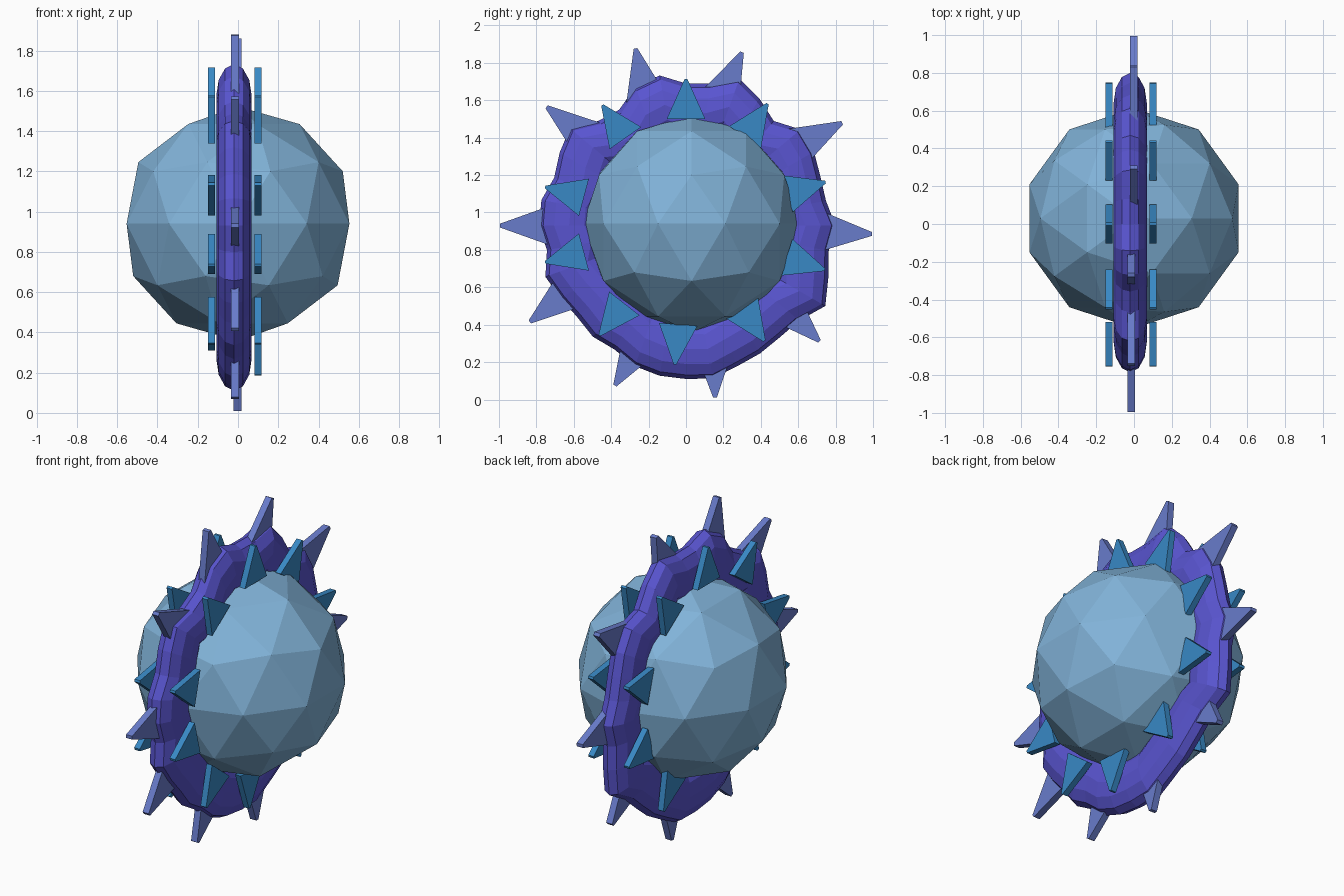
import bpy, bmesh, math

if "Cube" in bpy.data.objects:
    bpy.data.objects.remove(bpy.data.objects["Cube"])


def material(name, rgb):
    m = bpy.data.materials.new(name)
    m.diffuse_color = (*rgb, 1)
    m.use_nodes = True
    m.node_tree.nodes["Principled BSDF"].inputs["Base Color"].default_value = m.diffuse_color
    return m


def finish(name, bm, mat):
    bmesh.ops.recalc_face_normals(bm, faces=bm.faces)
    me = bpy.data.meshes.new(name)
    bm.to_mesh(me)
    bm.free()
    me.materials.append(mat)
    ob = bpy.data.objects.new(name, me)
    bpy.context.collection.objects.link(ob)
    return ob


def spike(bm, x, tip, angle, height, half_base, thick=0.04, half_tip=0.01):
    """Flat triangular tooth in the YZ plane, pointing along angle (degrees)."""
    a = math.radians(angle)
    dy, dz = math.cos(a), math.sin(a)
    outline = [(0, half_tip), (-height, half_base), (-height, -half_base), (0, -half_tip)]
    loops = []
    for side in (-thick / 2, thick / 2):
        loops.append([bm.verts.new((x + side, tip[0] + u * dy - v * dz, tip[1] + u * dz + v * dy))
                      for u, v in outline])
    bm.faces.new(loops[0])
    bm.faces.new(loops[1])
    for i in range(4):
        j = (i + 1) % 4
        bm.faces.new((loops[0][i], loops[0][j], loops[1][j], loops[1][i]))


ball_mat = material("pale blue", (0.22, 0.45, 0.69))
ring_mat = material("violet", (0.10, 0.09, 0.63))
outer_mat = material("periwinkle", (0.14, 0.20, 0.60))
side_mat = material("bright blue", (0.04, 0.25, 0.56))
CZ = 0.93

# faceted ball
bpy.ops.mesh.primitive_ico_sphere_add(subdivisions=2, radius=0.582, location=(0, 0.03, 0.94))
ball = bpy.context.object
ball.name = "ball"
ball.data.materials.append(ball_mat)

# lumpy ring: outer radius every 10 degrees, flattened tube
outer_r = [.80, .76, .765, .79, .80, .73, .785, .835, .77, .76, .815, .79,
           .715, .73, .81, .78, .75, .785, .785, .755, .80, .775, .76, .775,
           .765, .80, .815, .82, .83, .80, .79, .78, .79, .86, .81, .775]
TUBE, SIDES = 0.16, 12
bm = bmesh.new()
loops = []
for i, r in enumerate(outer_r):
    a = math.radians(i * 10)
    loop = []
    for k in range(SIDES):
        t = 2 * math.pi * k / SIDES
        rr = r - TUBE + TUBE * math.cos(t)
        loop.append(bm.verts.new((-0.02 + 0.088 * math.sin(t), rr * math.cos(a), CZ + rr * math.sin(a))))
    loops.append(loop)
for i in range(len(loops)):
    p, q = loops[i], loops[(i + 1) % len(loops)]
    for k in range(SIDES):
        j = (k + 1) % SIDES
        bm.faces.new((p[k], p[j], q[j], q[k]))
finish("ring", bm, ring_mat)

# rim spikes: tip y, tip z, pointing angle
rim = [(.30, 1.857, 65), (.835, 1.48, 28), (.995, .885, -3), (.713, .312, -45), (.155, .01, -89),
       (-.38, .075, -121), (-.835, .415, -142), (-.995, .93, 180), (-.745, 1.565, 142), (-.27, 1.877, 102)]
bm = bmesh.new()
for y, z, ang in rim:
    spike(bm, -0.002 if y > 0 else -0.015, (y, z), ang, 0.28, 0.11)
finish("rim_spikes", bm, outer_mat)

# side spikes on both faces of the ring (the left face has none at the bottom)
angles = [90, 56, 17, -18, -56, -94.5, -128, -165, 165, 125]
for name, x in (("right_side_spikes", 0.10), ("left_side_spikes", -0.132)):
    bm = bmesh.new()
    for ang in angles:
        if x < 0 and ang == -94.5:
            continue
        r = 0.75 if -130 < ang < -50 else 0.78
        a = math.radians(ang)
        spike(bm, x, (r * math.cos(a), 0.935 + r * math.sin(a)), ang, 0.215, 0.103, 0.036, 0.007)
    finish(name, bm, side_mat)
